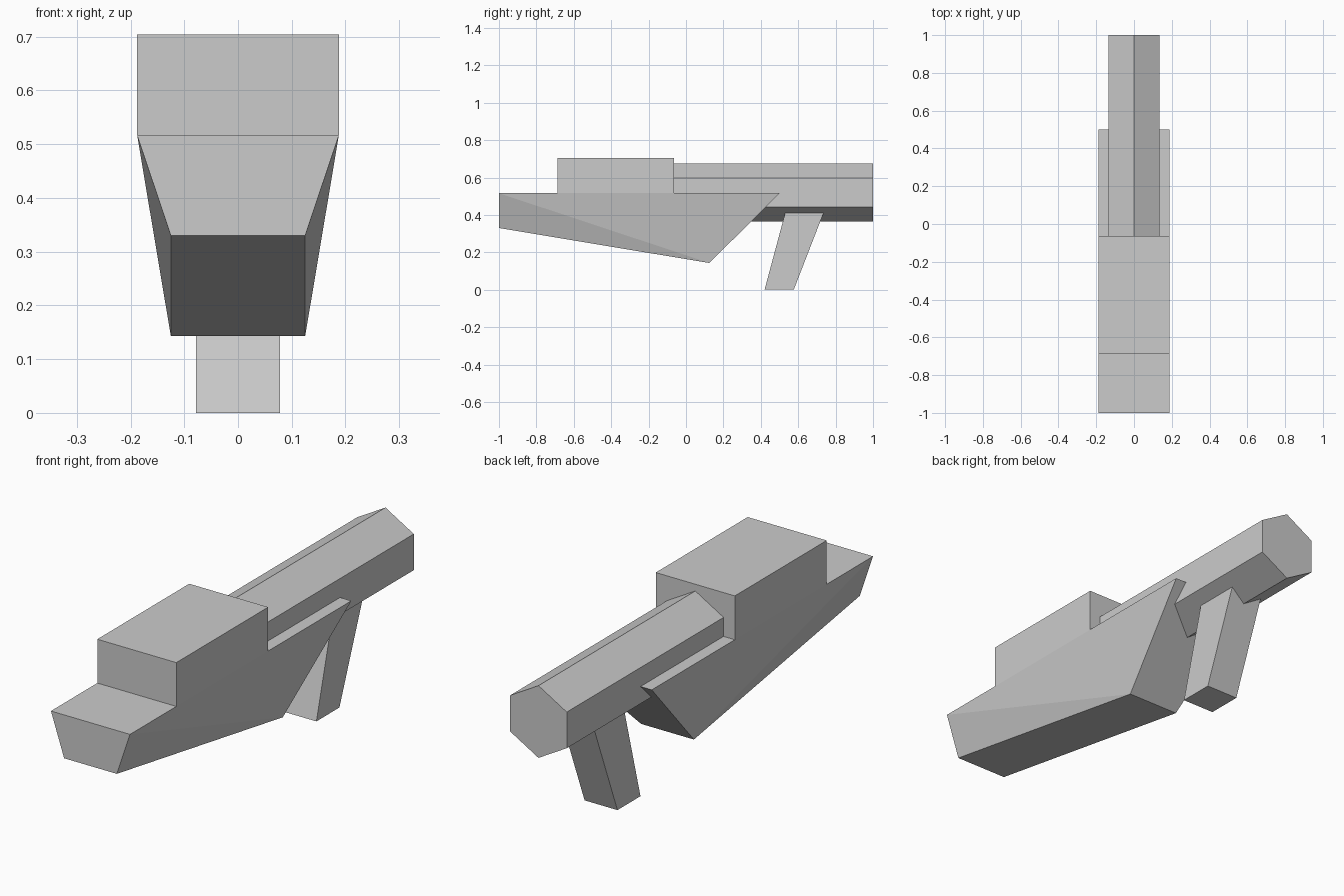
import bpy
import bmesh
from math import radians, sin, cos

cube = bpy.data.objects.get("Cube")
if cube:
    bpy.data.objects.remove(cube, do_unlink=True)

# Single flat grey
GREY = (0.6, 0.6, 0.6, 1.0)
grey = bpy.data.materials.new("plain_grey")
grey.use_nodes = True
grey.diffuse_color = GREY
grey.node_tree.nodes["Principled BSDF"].inputs["Base Color"].default_value = GREY


def solid(name, points):
    """Flat-faced convex solid wrapped around its corner points."""
    bm = bmesh.new()
    for p in points:
        bm.verts.new(p)
    bmesh.ops.convex_hull(bm, input=bm.verts[:])
    bmesh.ops.dissolve_limit(bm, angle_limit=radians(0.5),
                             verts=bm.verts[:], edges=bm.edges[:])
    bmesh.ops.recalc_face_normals(bm, faces=bm.faces[:])
    mesh = bpy.data.meshes.new(name)
    bm.to_mesh(mesh)
    bm.free()
    mesh.materials.append(grey)
    obj = bpy.data.objects.new(name, mesh)
    bpy.context.collection.objects.link(obj)
    return obj


def mirrored(profile):
    """Corners (half width, y, z) repeated on both sides of the centre."""
    return [(s * x, y, z) for x, y, z in profile for s in (-1, 1)]


# Wedge-shaped hull, narrower along the keel
TOP, KEEL = 0.1875, 0.125
DECK = 0.516
solid("hull", mirrored([(TOP, -1, DECK), (TOP, 0.5, DECK),
                        (KEEL, -1, 0.33), (KEEL, 0.125, 0.143)]))

# Raised block on the deck
solid("upper_block", mirrored([(TOP, y, z) for y in (-0.686, -0.063)
                               for z in (DECK, 0.704)]))

# Six-sided barrel running to the rear
RADIUS, AXIS = 0.155, 0.52
solid("barrel", [(RADIUS * sin(radians(60 * i)), y, AXIS + RADIUS * cos(radians(60 * i)))
                 for y in (-0.063, 1) for i in range(6)])

# Slanted, tapering grip, its top sunk into the barrel
GRIP = 0.078
solid("grip", mirrored([(GRIP, 0.42, 0), (GRIP, 0.576, 0),
                        (GRIP, 0.538, 0.44), (GRIP, 0.747, 0.44)]))
